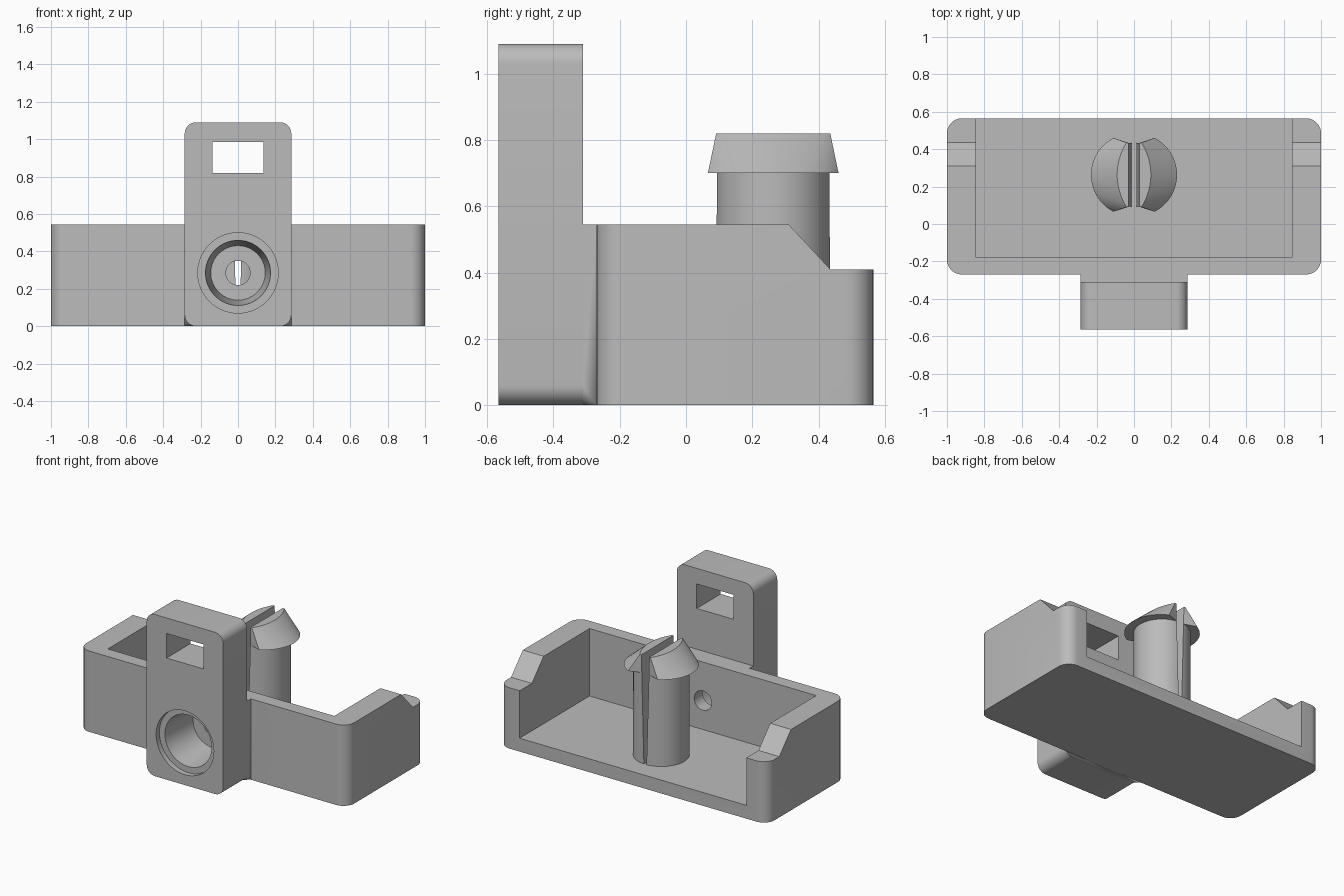
import bpy, bmesh
from math import sin, cos, pi, radians, sqrt, asin
from mathutils import Matrix, Vector

cube = bpy.data.objects.get("Cube")
if cube:
    bpy.data.objects.remove(cube, do_unlink=True)

grey = bpy.data.materials.new("plain grey")
grey.use_nodes = True
grey.diffuse_color = (0.5, 0.5, 0.5, 1)
grey.node_tree.nodes["Principled BSDF"].inputs["Base Color"].default_value = (0.5, 0.5, 0.5, 1)


def finish(bm, name):
    bmesh.ops.recalc_face_normals(bm, faces=bm.faces[:])
    mesh = bpy.data.meshes.new(name)
    bm.to_mesh(mesh)
    bm.free()
    mesh.materials.append(grey)
    ob = bpy.data.objects.new(name, mesh)
    bpy.context.scene.collection.objects.link(ob)
    return ob


def box(name, lo, hi, radius=0, axis=2):
    """Box between two corners, with the edges along one axis rounded."""
    bm = bmesh.new()
    lo, hi = Vector(lo), Vector(hi)
    bmesh.ops.create_cube(bm, size=1)
    for v in bm.verts:
        v.co = Vector([(c + 0.5) * (h - l) + l for c, l, h in zip(v.co, lo, hi)])
    if radius:
        edges = [e for e in bm.edges
                 if abs((e.verts[0].co - e.verts[1].co).normalized()[axis]) > 0.9]
        bmesh.ops.bevel(bm, geom=edges, offset=radius, segments=8, profile=0.5,
                        affect='EDGES')
    return finish(bm, name)


def bore(name, y0, y1, r0, r1, z):
    """Round cutter along y."""
    bm = bmesh.new()
    bmesh.ops.create_cone(bm, cap_ends=True, segments=64, radius1=r0, radius2=r1,
                          depth=y1 - y0, matrix=Matrix.Translation((0, (y0 + y1) / 2, z))
                          @ Matrix.Rotation(-pi / 2, 4, 'X'))
    return finish(bm, name)


def hull(name, points):
    bm = bmesh.new()
    for p in points:
        bm.verts.new(p)
    bmesh.ops.convex_hull(bm, input=bm.verts[:])
    bmesh.ops.dissolve_limit(bm, angle_limit=radians(0.5), verts=bm.verts[:],
                             edges=bm.edges[:])
    return finish(bm, name)


def cut(ob, cutters):
    for c in cutters:
        mod = ob.modifiers.new("cut", 'BOOLEAN')
        mod.operation, mod.solver, mod.object = 'DIFFERENCE', 'EXACT', c
    deps = bpy.context.evaluated_depsgraph_get()
    mesh = bpy.data.meshes.new_from_object(ob.evaluated_get(deps))
    ob.modifiers.clear()
    ob.data = mesh


HOLE_Z, PEG_Y, FLOOR, SHOULDER, TOP = 0.285, 0.263, 0.09, 0.70, 0.82
parts, helpers = [], []

# Open-backed tray with stepped side walls and a small hole in the front wall
tray = box("tray", (-1, -0.27, 0), (1, 0.565, 0.545), 0.08)
cavity = box("cavity_cutter", (-0.845, -0.18, FLOOR), (0.845, 0.8, 0.8))
step_profile = [(0.31, 0.545), (0.435, 0.41), (0.7, 0.41), (0.7, 0.7), (0.166, 0.7)]
step = hull("step_cutter", [(x, y, z) for x in (-1.2, 1.2) for y, z in step_profile])
small_hole = bore("small_hole_cutter", -0.3, -0.1, 0.065, 0.065, HOLE_Z)
cut(tray, [cavity, step, small_hole])
parts.append(tray)

# Upright tab with a window, and the neck joining it to the tray
tab = box("upright_tab", (-0.285, -0.565, 0), (0.285, -0.31, 1.09), 0.06, axis=1)
neck_points = [(s * 0.285, y, 0.545) for s in (-1, 1) for y in (-0.31, -0.27)]
neck_points += [(s * 0.285, -0.27, 0) for s in (-1, 1)]
for s in (-1, 1):
    for i in range(9):
        a = i * pi / 16
        neck_points.append((s * (0.225 + 0.06 * sin(a)), -0.31, 0.06 - 0.06 * cos(a)))
neck = hull("neck", neck_points)

window = box("window_cutter", (-0.137, -0.7, 0.82), (0.137, -0.2, 0.985))
counterbore = bore("counterbore_cutter", -0.65, -0.53, 0.215, 0.215, HOLE_Z)
socket = bore("socket_cutter", -0.54, -0.265, 0.175, 0.145, HOLE_Z)
cut(tab, [window, counterbore, socket])
cut(neck, [socket])
parts += [tab, neck]
helpers += [cavity, step, small_hole, window, counterbore, socket]


# Split snap peg: two half shafts with barbed heads and a tapering slot
def slot_half_width(z):
    return 0.01 + 0.02 * (z - FLOOR) / (TOP - FLOOR)


def arc(tip, end, half_chord, z, steps=20):
    """Arc bulging to +x, through (end, +-half_chord) and (tip, 0)."""
    sag = tip - end
    r = (half_chord ** 2 + sag ** 2) / (2 * sag)
    sweep = asin(half_chord / r)
    angles = [sweep * (2 * i / steps - 1) for i in range(steps + 1)]
    return [(tip - r + r * cos(a), r * sin(a), z) for a in angles]


def half_peg(side, s):
    shaft, head = [], []
    for z in (FLOOR - 0.02, SHOULDER + 0.002):
        w = slot_half_width(z)
        shaft += arc(0.172, w, sqrt(0.172 ** 2 - w ** 2), z, 32)
    for z, tip, end, chord in ((SHOULDER, 0.23, 0.11, 0.197), (TOP, 0.09, 0.04, 0.172)):
        w = slot_half_width(z)
        head += arc(tip, end, chord, z) + [(w, -0.17, z), (w, 0.17, z)]
    for label, pts in (("shaft", shaft), ("barb", head)):
        parts.append(hull(f"{side}_peg_{label}", [(s * x, y + PEG_Y, z) for x, y, z in pts]))


half_peg("left", 1)
half_peg("right", -1)

for h in helpers:
    bpy.data.objects.remove(h, do_unlink=True)

# Smooth rounded surfaces, keep edges sharp
bpy.ops.object.select_all(action='DESELECT')
for ob in parts:
    ob.select_set(True)
bpy.context.view_layer.objects.active = tray
bpy.ops.object.shade_smooth_by_angle(angle=radians(30))
